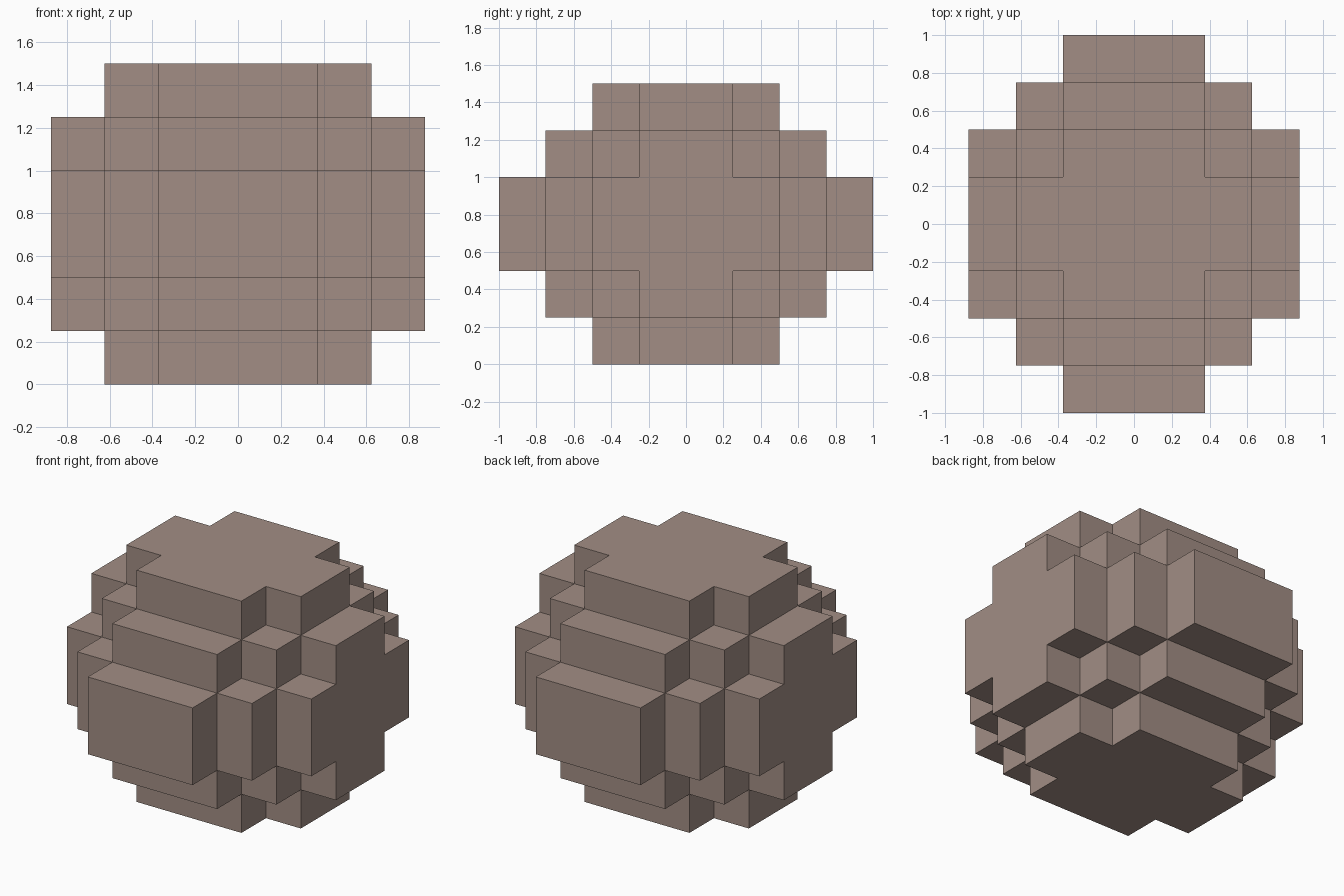
import bpy
import bmesh
from mathutils import Vector

cube = bpy.data.objects.get("Cube")
if cube:
    bpy.data.objects.remove(cube, do_unlink=True)

# Block boundaries on each axis; the boulder steps down from the centre
STEP = 0.25
LIMITS = ((0.375, 0.625, 0.875), (0.25, 0.5, 0.75, 1.0), (0.25, 0.5, 0.75))
CENTRE = Vector((0, 0, 0.75))


def cut_positions(limits):
    return [-v for v in reversed(limits)] + list(limits)


cuts = [cut_positions(limits) for limits in LIMITS]


def is_solid(cell):
    """A block is rock if its step distances from the core add up to 3 or less."""
    total = 0
    for index, axis_cuts in zip(cell, cuts):
        if not 0 <= index < len(axis_cuts) - 1:
            return False
        total += abs(index - (len(axis_cuts) // 2 - 1))
    return total <= 3


def add_side(bm, cell, axis, side):
    """Add the face of a block that points along the axis to the given side."""
    u, v = (axis + 1) % 3, (axis + 2) % 3
    corners = [(0, 0), (1, 0), (1, 1), (0, 1)]
    if side == 0:
        corners.reverse()
    verts = []
    for du, dv in corners:
        offset = [0, 0, 0]
        offset[axis], offset[u], offset[v] = side, du, dv
        co = Vector([cuts[a][cell[a] + offset[a]] for a in range(3)])
        verts.append(bm.verts.new(co + CENTRE))
    bm.faces.new(verts)


# Outer shell of the stepped boulder
bm = bmesh.new()
cells = [(i, j, k)
         for i in range(len(cuts[0]) - 1)
         for j in range(len(cuts[1]) - 1)
         for k in range(len(cuts[2]) - 1)]
for cell in filter(is_solid, cells):
    for axis in range(3):
        for side in (0, 1):
            neighbour = list(cell)
            neighbour[axis] += 2 * side - 1
            if not is_solid(neighbour):
                add_side(bm, cell, axis, side)

# Weld the blocks and merge coplanar faces into clean flat ones
bmesh.ops.remove_doubles(bm, verts=bm.verts, dist=STEP / 100)
bmesh.ops.dissolve_limit(bm, angle_limit=0.01, verts=bm.verts, edges=bm.edges)

mesh = bpy.data.meshes.new("boulder")
bm.to_mesh(mesh)
bm.free()
boulder = bpy.data.objects.new("boulder", mesh)
bpy.context.collection.objects.link(boulder)

# Stone colour
stone = bpy.data.materials.new("warm grey stone")
stone.use_nodes = True
colour = (0.36, 0.27, 0.233, 1)
stone.diffuse_color = colour
stone.node_tree.nodes["Principled BSDF"].inputs["Base Color"].default_value = colour
mesh.materials.append(stone)
